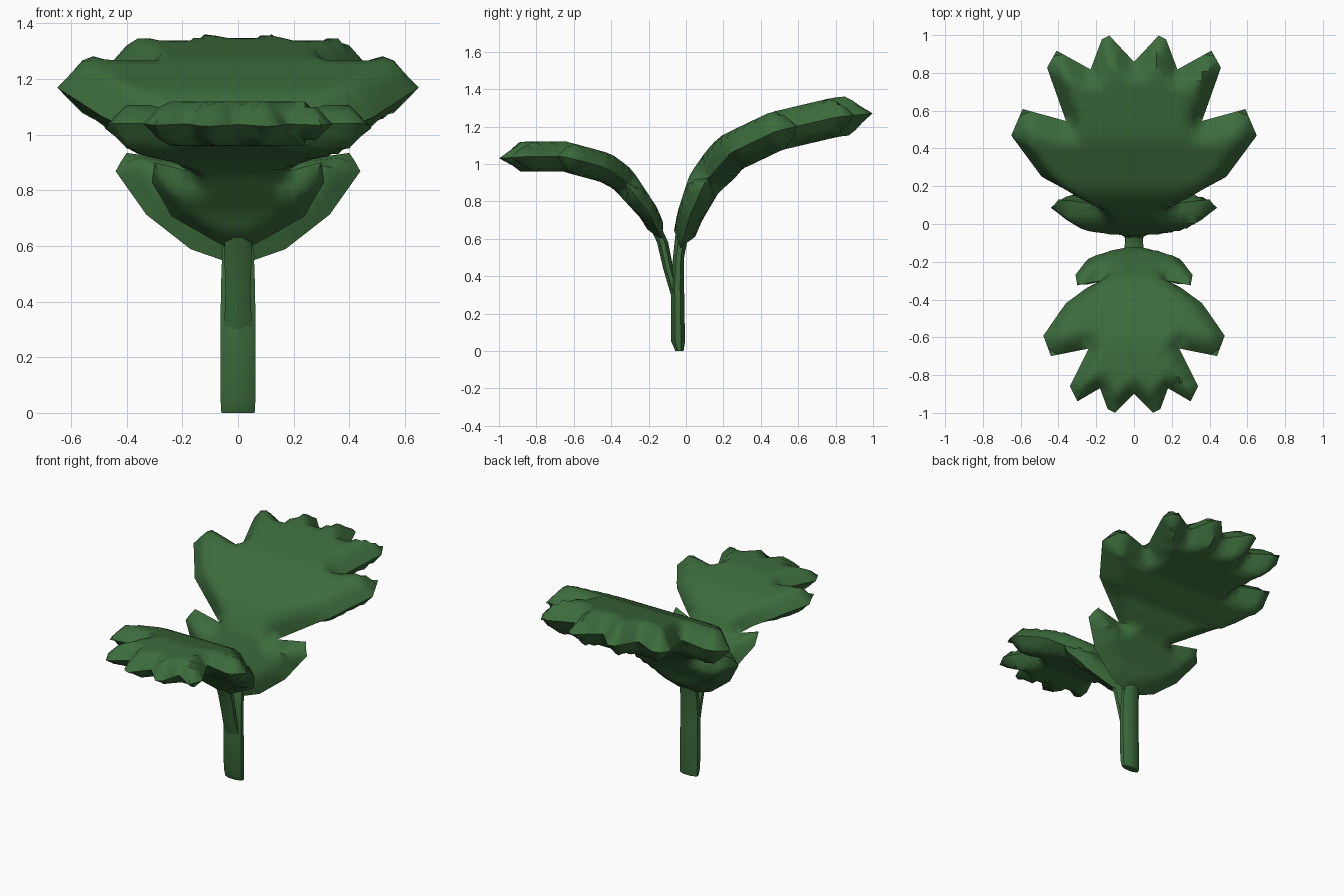
import bpy, bmesh, math
from mathutils import Vector
from mathutils.geometry import delaunay_2d_cdt, intersect_point_line

if "Cube" in bpy.data.objects:
    bpy.data.objects.remove(bpy.data.objects["Cube"])

green = bpy.data.materials.new("leaf_green")
green.diffuse_color = (0.045, 0.15, 0.045, 1)
green.use_nodes = True
green.node_tree.nodes["Principled BSDF"].inputs["Base Color"].default_value = green.diffuse_color


def finish(bm, name, angle):
    bmesh.ops.recalc_face_normals(bm, faces=bm.faces)
    me = bpy.data.meshes.new(name)
    bm.to_mesh(me)
    bm.free()
    ob = bpy.data.objects.new(name, me)
    bpy.context.collection.objects.link(ob)
    me.materials.append(green)
    bpy.ops.object.select_all(action='DESELECT')
    ob.select_set(True)
    bpy.context.view_layer.objects.active = ob
    bpy.ops.object.shade_smooth_by_angle(angle=math.radians(angle))
    return ob


def spine_point(spine, s):
    # position at arc length s along a (y, z) polyline
    for i in range(len(spine) - 1):
        a, b = Vector(spine[i]), Vector(spine[i + 1])
        d = (b - a).length
        if s <= d or i == len(spine) - 2:
            return a + (b - a) * (s / d)
        s -= d


def inside(p, poly):
    hit = False
    for a, b in zip(poly, poly[1:] + poly[:1]):
        if (a.y > p.y) != (b.y > p.y):
            if p.x < a.x + (p.y - a.y) / (b.y - a.y) * (b.x - a.x):
                hit = not hit
    return hit


def edge_dist(p, poly):
    best = 9
    for a, b in zip(poly, poly[1:] + poly[:1]):
        q, t = intersect_point_line(p, a, b)
        q = a.lerp(b, min(1, max(0, t)))
        best = min(best, (p - Vector((q[0], q[1]))).length)
    return best


def leaf(name, spine, half, base_h, full_h, inset):
    # mirrored outline (x, s), starting at the tip notch
    pts = [Vector(p) for p in half]
    pts += [Vector((-p.x, p.y)) for p in reversed(pts) if p.x > 0]
    rim = []
    for a, b in zip(pts, pts[1:] + pts[:1]):
        n = max(1, math.ceil((b - a).length / 0.05))
        rim += [a.lerp(b, k / n) for k in range(n)]
    # interior grid
    step, grid = 0.04, []
    for i in range(-18, 19):
        for j in range(40):
            p = Vector((i * step, j * step))
            if inside(p, pts) and edge_dist(p, pts) > 0.018:
                grid.append(p)
    n = len(rim)
    vs, _, fs, *_ = delaunay_2d_cdt(rim + grid, [(i, (i + 1) % n) for i in range(n)], [], 1, 1e-5)
    # bend along the spine and puff up both sides
    bm = bmesh.new()
    for side in (1, -1):
        made = []
        for v in vs:
            s = v.y
            p = spine_point(spine, s)
            t = (spine_point(spine, s + 0.06) - spine_point(spine, s - 0.06)).normalized()
            nrm = Vector((-t.y, t.x))
            if nrm.y < 0:
                nrm = -nrm
            h = base_h + (full_h - base_h) * min(1, max(0, s / 0.5))
            h *= side * min(1, edge_dist(v, pts) / inset)
            made.append(bm.verts.new((v.x, p.x + nrm.x * h, p.y + nrm.y * h)))
        for f in fs:
            bm.faces.new([made[k] for k in f])
    bmesh.ops.remove_doubles(bm, verts=bm.verts, dist=0.0005)
    return finish(bm, name, 60)


def tube(name, rings, sides=8):
    # rings of (y, z, half width, half depth)
    bm = bmesh.new()
    loops = []
    for y, z, rx, ry in rings:
        loops.append([bm.verts.new((rx * 1.08 * math.cos((k + .5) * math.tau / sides),
                                    y + ry * 1.08 * math.sin((k + .5) * math.tau / sides), z))
                      for k in range(sides)])
    for a, b in zip(loops, loops[1:]):
        for k in range(sides):
            m = (k + 1) % sides
            bm.faces.new((a[k], a[m], b[m], b[k]))
    bm.faces.new(loops[0])
    bm.faces.new(loops[-1])
    return finish(bm, name, 50)


# large back leaf
leaf("back_leaf",
     [(-.03, .55), (.02, .72), (.10, .90), (.24, 1.06), (.48, 1.175), (.80, 1.25), (.99, 1.27)],
     [(0, 1.24), (.13, 1.38), (.17, 1.36), (.23, 1.20), (.41, 1.30), (.46, 1.21), (.36, .92),
      (.59, .985), (.65, .84), (.49, .60), (.21, .385), (.40, .42), (.44, .34), (.33, .17),
      (.17, .04), (.06, 0)],
     0.05, 0.105, 0.08)

# smaller front leaf
leaf("front_leaf",
     [(-.13, .6), (-.20, .74), (-.34, .92), (-.43, .98), (-.65, 1.04), (-.85, 1.04), (-1, 1.03)],
     [(0, .97), (.10, 1.07), (.14, 1.05), (.18, .94), (.30, 1.01), (.34, .93), (.24, .73),
      (.44, .77), (.48, .66), (.36, .48), (.18, .32), (.30, .36), (.31, .27), (.24, .12),
      (.10, .03), (.05, 0)],
     0.04, 0.08, 0.065)

# main stem running into the back leaf
tube("stem", [(-.035, 0, .06, .022), (-.042, .05, .063, .037), (-.046, .35, .063, .036),
              (-.04, .5, .06, .03), (-.022, .62, .055, .035), (.02, .74, .045, .03)])

# branch running into the front leaf
tube("front_branch", [(-.055, .3, .05, .026), (-.095, .44, .045, .027),
                      (-.125, .58, .05, .03), (-.18, .7, .045, .03)])
